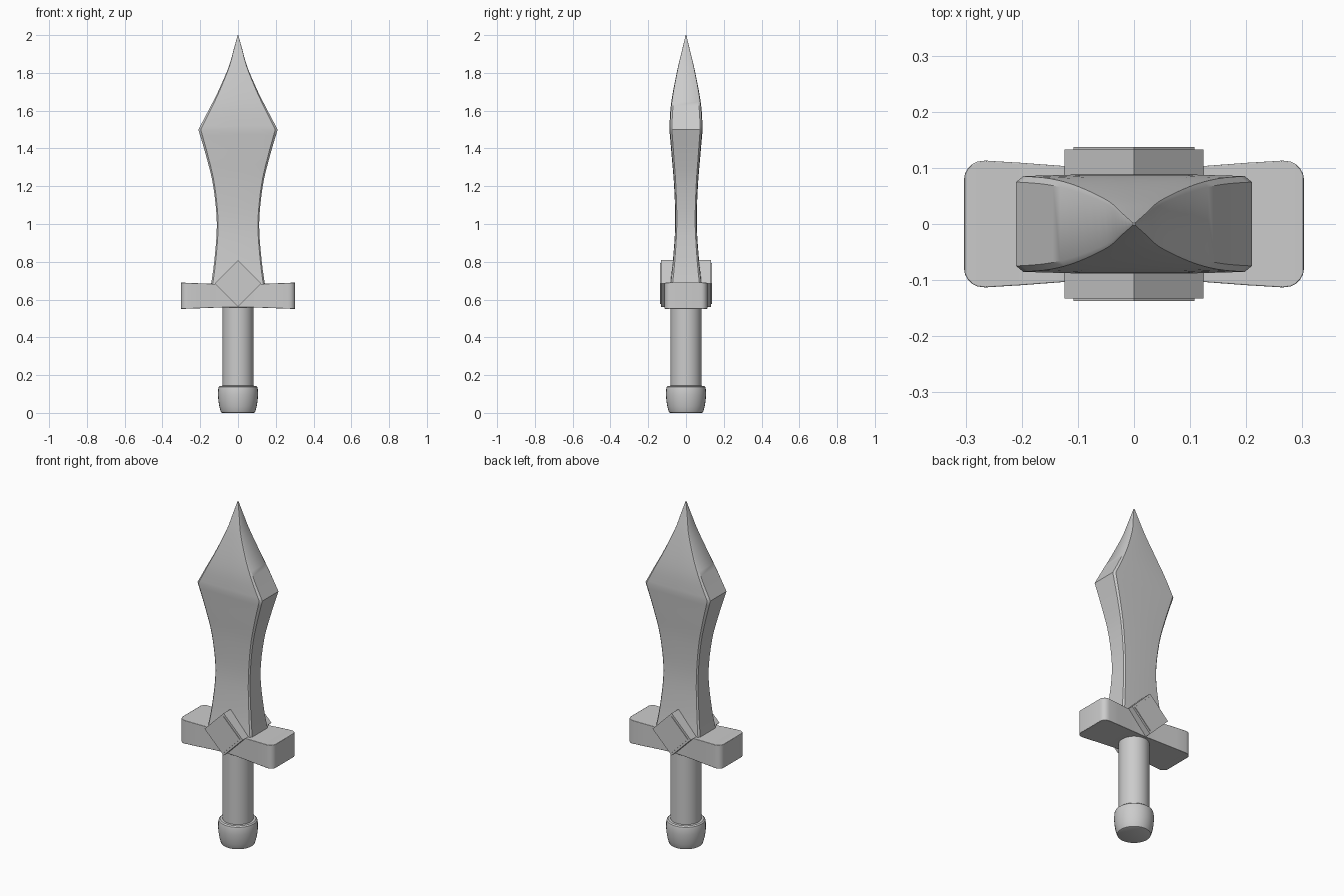
import bpy, bmesh, math
from mathutils import Matrix

if "Cube" in bpy.data.objects:
    bpy.data.objects.remove(bpy.data.objects["Cube"])


def finish(name, bm, angle=35, bevel=0.0):
    bmesh.ops.recalc_face_normals(bm, faces=bm.faces)
    mesh = bpy.data.meshes.new(name)
    bm.to_mesh(mesh)
    bm.free()
    ob = bpy.data.objects.new(name, mesh)
    bpy.context.collection.objects.link(ob)
    bpy.ops.object.select_all(action='DESELECT')
    ob.select_set(True)
    bpy.context.view_layer.objects.active = ob
    if bevel:
        mod = ob.modifiers.new("soft_edges", 'BEVEL')
        mod.width, mod.segments = bevel, 2
        mod.limit_method, mod.angle_limit = 'ANGLE', math.radians(50)
    bpy.ops.object.shade_smooth_by_angle(angle=math.radians(angle))
    return ob


def loft(name, rings, **kw):
    """Skin a list of equal-length point rings and cap both ends."""
    bm = bmesh.new()
    rows = [[bm.verts.new(p) for p in ring] for ring in rings]
    n = len(rows[0])
    for a, b in zip(rows, rows[1:]):
        for i in range(n):
            j = (i + 1) % n
            bm.faces.new((a[i], a[j], b[j], b[i]))
    bm.faces.new(rows[0])
    bm.faces.new(rows[-1])
    return finish(name, bm, **kw)


def smooth_rows(keys, steps):
    """Catmull-Rom through the key rows."""
    out = []
    pts = [keys[0]] + keys + [keys[-1]]
    for p0, p1, p2, p3 in zip(pts, pts[1:], pts[2:], pts[3:]):
        for s in range(steps):
            t = s / steps
            out.append(tuple(0.5 * (2 * b + (c - a) * t + (2 * a - 5 * b + 4 * c - d) * t * t
                                    + (3 * b - a - 3 * c + d) * t ** 3)
                             for a, b, c, d in zip(p0, p1, p2, p3)))
    return out + [keys[-1]]


def revolve(name, profile, n=32):
    return loft(name, [[(r * math.cos(2 * math.pi * i / n), r * math.sin(2 * math.pi * i / n), z)
                        for i in range(n)] for r, z in profile])


# Blade: (z, half width, half depth), with a crease at the widest point
lower = [(0.66, 0.146, 0.087), (0.80, 0.126, 0.070), (1.00, 0.112, 0.057),
         (1.20, 0.131, 0.063), (1.35, 0.166, 0.075), (1.50, 0.21, 0.088)]
upper = [(1.50, 0.21, 0.088), (1.60, 0.157, 0.083), (1.70, 0.106, 0.069),
         (1.83, 0.05, 0.043), (1.92, 0.024, 0.021), (2.0, 0.002, 0.002)]
quarter = [(1, 0.85), (0.94, 0.97), (0.5, 1)]
section = (quarter + [(0, 1)] + [(-x, y) for x, y in quarter[::-1]]
           + [(-x, -y) for x, y in quarter] + [(0, -1)] + [(x, -y) for x, y in quarter[::-1]])
rows = smooth_rows(lower, 4)[:-1] + smooth_rows(upper, 4)
loft("blade", [[(w * x, d * y, z) for x, y in section] for z, w, d in rows], angle=36)

# Guard: flared bar with rounded ends
half = [(0.06, 0.099, 0.061), (0.12, 0.103, 0.063), (0.20, 0.109, 0.066), (0.265, 0.113, 0.068)]
for i in range(1, 6):
    a = math.radians(18 * i)
    half.append((0.268 + 0.035 * math.sin(a), 0.079 + 0.034 * math.cos(a), 0.069))
stations = [(-x, y, z) for x, y, z in half[::-1]] + [(0, 0.097, 0.061)] + half
loft("guard", [[(x, sy * y, 0.62 + sz * z) for sy, sz in ((1, 1), (-1, 1), (-1, -1), (1, -1))]
               for x, y, z in stations], bevel=0.006)

# Diamond emblem passing through the guard, with a raised plate on each face
for name, side, depth in (("diamond_block", 0.175, 0.266), ("diamond_plate", 0.152, 0.274)):
    bm = bmesh.new()
    bmesh.ops.create_cube(bm, size=1, matrix=Matrix.Translation((0, 0, 0.685))
                          @ Matrix.Rotation(math.radians(45), 4, 'Y')
                          @ Matrix.Diagonal((side, depth, side, 1)))
    finish(name, bm)

# Grip and pommel
revolve("grip", [(0.082, 0.12), (0.082, 0.58)])
revolve("pommel", [(0.082, 0.0), (0.089, 0.003), (0.093, 0.012), (0.099, 0.035), (0.104, 0.065),
                   (0.106, 0.095), (0.105, 0.125), (0.102, 0.137), (0.095, 0.143), (0.08, 0.144)])
